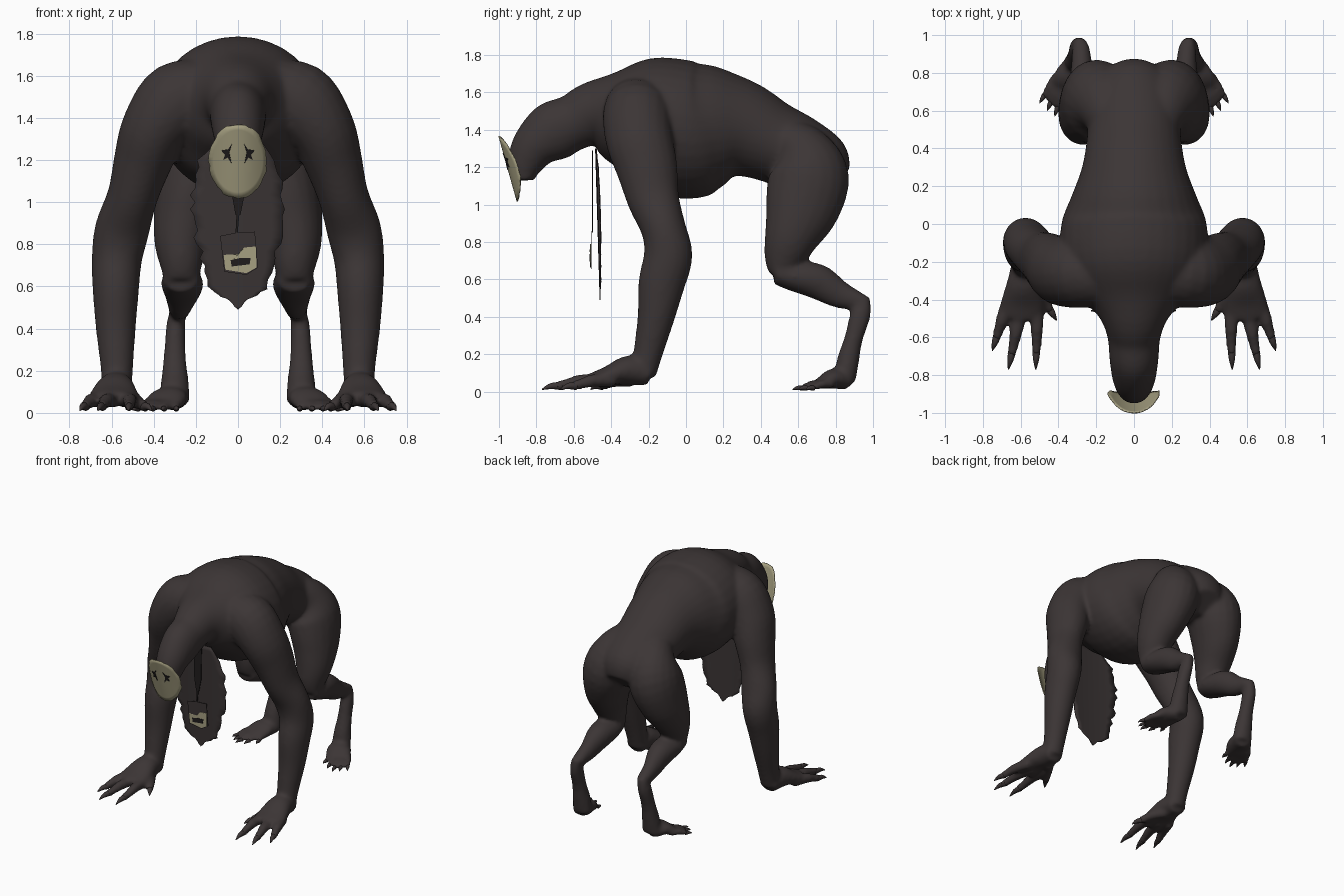
import bpy, bmesh, math, random
from mathutils import Vector

random.seed(4)
if "Cube" in bpy.data.objects:
    bpy.data.objects.remove(bpy.data.objects["Cube"])


def material(name, color):
    m = bpy.data.materials.new(name)
    m.use_nodes = True
    m.diffuse_color = (*color, 1)
    m.node_tree.nodes["Principled BSDF"].inputs["Base Color"].default_value = (*color, 1)
    return m


SKIN = material("dark skin", (0.045, 0.036, 0.036))
CLOTH = material("dark cloth", (0.042, 0.034, 0.034))
BLACK = material("black", (0.014, 0.012, 0.012))
BONE = material("bone", (0.38, 0.35, 0.22))


def finish(name, bm, mat, smooth=True):
    bmesh.ops.recalc_face_normals(bm, faces=bm.faces)
    me = bpy.data.meshes.new(name)
    bm.to_mesh(me)
    bm.free()
    me.materials.append(mat)
    for p in me.polygons:
        p.use_smooth = smooth
    ob = bpy.data.objects.new(name, me)
    bpy.context.collection.objects.link(ob)
    return ob


def spline(a, b, c, d, t):
    return 0.5 * (2 * b + (c - a) * t + (2 * a - 5 * b + 4 * c - d) * t * t + (3 * b - a - 3 * c + d) * t ** 3)


def loft(bm, sections, side=1, n=20, steps=4):
    """Closed tube through sections of (x, y, z, half width, half depth)."""
    keys = [Vector((s[0] * side, *s[1:])) for s in sections]
    keys = [keys[0], *keys, keys[-1]]
    pts = [spline(*keys[i:i + 4], k / steps) for i in range(len(keys) - 3) for k in range(steps)]
    pts.append(keys[-1])
    rings = []
    for i, p in enumerate(pts):
        t = (pts[min(i + 1, len(pts) - 1)] - pts[max(i - 1, 0)])
        t = Vector(t[:3]).normalized()
        u = Vector((1, 0, 0))
        u = (u - t * u.dot(t)).normalized()
        v = t.cross(u)
        c = Vector(p[:3])
        ring = []
        for k in range(n):
            a = math.tau * k / n
            ring.append(bm.verts.new(c + u * p[3] * math.cos(a) + v * p[4] * math.sin(a)))
        rings.append(ring)
    for r, q in zip(rings, rings[1:]):
        for k in range(n):
            bm.faces.new((r[k], r[(k + 1) % n], q[(k + 1) % n], q[k]))
    bm.faces.new(rings[0])
    bm.faces.new(rings[-1])


TORSO = [(0, -.865, 1.13, .07, .055), (0, -.86, 1.21, .09, .095), (0, -.81, 1.31, .115, .125),
         (0, -.71, 1.39, .13, .16), (0, -.6, 1.44, .14, .15), (0, -.5, 1.48, .18, .18),
         (0, -.36, 1.47, .3, .26), (0, -.2, 1.45, .385, .345), (0, 0, 1.4, .385, .37),
         (0, .15, 1.41, .33, .335), (0, .3, 1.4, .275, .265), (0, .45, 1.34, .25, .22),
         (0, .6, 1.27, .24, .205), (0, .73, 1.19, .2, .18), (0, .8, 1.12, .12, .1)]
ARM = [(.12, -.25, 1.54, .14, .17), (.28, -.26, 1.48, .19, .185), (.395, -.25, 1.35, .16, .18),
       (.45, -.21, 1.2, .14, .165), (.5, -.175, 1.03, .12, .14), (.55, -.12, .87, .13, .12),
       (.575, -.095, .73, .12, .13), (.58, -.13, .58, .11, .125), (.58, -.16, .4, .095, .1),
       (.575, -.2, .22, .078, .08), (.575, -.23, .09, .07, .07)]
HAND = [(.575, -.19, .09, .07, .06), (.58, -.3, .115, .09, .08), (.59, -.42, .085, .115, .05),
        (.6, -.5, .065, .105, .037)]
THIGH = [(.1, .46, 1.38, .1, .08), (.14, .6, 1.3, .15, .15), (.19, .655, 1.16, .185, .215),
         (.24, .62, .98, .16, .2), (.27, .56, .82, .13, .145), (.27, .52, .7, .1, .105),
         (.27, .5, .62, .075, .06)]
SHIN = [(.27, .48, .64, .085, .065), (.265, .58, .615, .1, .08), (.265, .7, .59, .09, .095),
        (.275, .82, .52, .06, .075), (.28, .92, .49, .048, .05), (.28, .96, .5, .035, .035)]
INSTEP = [(.28, .955, .51, .035, .03), (.295, .935, .42, .045, .055), (.3, .895, .28, .052, .05),
          (.3, .865, .16, .065, .06), (.3, .85, .05, .075, .055)]
FOOT = [(.295, .87, .055, .06, .045), (.325, .79, .07, .09, .055), (.36, .72, .045, .09, .03)]

# Digits as (base, tip) on the ground plane with a base height and a radius
FINGERS = [((.51, -.43), (.52, -.77)), ((.6, -.46), (.665, -.77)), ((.67, -.42), (.75, -.67)),
           ((.53, -.32), (.41, -.51))]
TOES = [((.3, .75), (.29, .64)), ((.33, .74), (.36, .59)), ((.37, .73), (.42, .57)),
        ((.4, .74), (.46, .6)), ((.42, .77), (.5, .64))]


def digit(skin, claws, base, tip, height, r, side):
    b, e = Vector(base), Vector(tip)

    def at(f, z, w):
        p = b.lerp(e, f)
        return (p.x, p.y, z, w, w)
    loft(skin, [at(-.15, height, r), at(.3, height, r), at(.52, height * .75, r * .85),
                at(.76, height * .5, r * .7)], side, 12)
    loft(claws, [at(.66, height * .5, r * .6), at(.84, height * .5, r * .45),
                 at(1, .012, r * .08)], side, 8)


# Body fused from lofted parts
skin, claws = bmesh.new(), bmesh.new()
loft(skin, TORSO, n=32)
for side in (-1, 1):
    for part in (ARM, HAND, THIGH, SHIN, INSTEP, FOOT):
        loft(skin, part, side)
    for base, tip in FINGERS:
        digit(skin, claws, base, tip, .06, .036, side)
    for base, tip in TOES:
        digit(skin, claws, base, tip, .04, .024, side)
body = finish("body", skin, SKIN)
mod = body.modifiers.new("fuse", "REMESH")
mod.mode = "VOXEL"
mod.voxel_size = .014
mod.use_smooth_shade = True
mod = body.modifiers.new("soften", "SMOOTH")
mod.factor = .5
mod.iterations = 9
finish("claws", claws, SKIN)


# Curved oval mask with a ragged rim
def mask_y(x, z):
    return -.955 - .28 * (z - 1.195) + 3 * x * x


bm = bmesh.new()
previous = None
center = bm.verts.new((0, mask_y(0, 1.195), 1.195))
for ring in range(1, 7):
    loop = []
    for k in range(48):
        a = math.tau * k / 48
        f = ring / 6 * (random.uniform(.96, 1.02) if ring == 6 else 1)
        x, z = .14 * f * math.cos(a), 1.195 + .177 * f * math.sin(a)
        loop.append(bm.verts.new((x, mask_y(x, z), z)))
    for k in range(48):
        j = (k + 1) % 48
        if previous:
            bm.faces.new((previous[k], previous[j], loop[j], loop[k]))
        else:
            bm.faces.new((center, loop[j], loop[k]))
    previous = loop
mask = finish("mask", bm, BONE)
mask.modifiers.new("thickness", "SOLIDIFY").thickness = .006


# Thin upright plates from an outline in x and z
def plate(name, outline, mat, depth, thick=.004):
    bm = bmesh.new()
    bm.faces.new([bm.verts.new((x, depth(x, z), z)) for x, z in outline])
    bmesh.ops.triangulate(bm, faces=bm.faces)
    ob = finish(name, bm, mat, False)
    ob.modifiers.new("thickness", "SOLIDIFY").thickness = thick


# Jagged eye slits
EYE = [(.03, 1.275), (.048, 1.25), (.08, 1.245), (.062, 1.225), (.07, 1.2), (.05, 1.212),
       (.032, 1.185), (.042, 1.235)]
for side, name in ((-1, "right_eye"), (1, "left_eye")):
    plate(name, [(side * x, z) for x, z in EYE], BLACK, lambda x, z: mask_y(x, z) - .006)

# Ragged hanging cloth
EDGE = [(1.3, .1), (1.2, .18), (1.1, .205), (1, .22), (.9, .215), (.8, .19), (.7, .16),
        (.6, .145), (.56, .1), (.535, .04), (.49, .008)]
bm = bmesh.new()
rows = []
for (z0, w0), (z1, w1) in zip(EDGE, EDGE[1:]):
    for i in range(3):
        z, w = z0 + (z1 - z0) * i / 3, w0 + (w1 - w0) * i / 3
        left, right = (w * random.uniform(.92, 1.08) for _ in range(2))
        xs = [-left + (left + right) * k / 8 for k in range(9)]
        rows.append([bm.verts.new((x, -.465 - .03 * (z - .6) + .3 * x * x, z)) for x in xs])
tip = bm.verts.new((0, -.462, .49))
for r, q in zip(rows, rows[1:]):
    for k in range(8):
        bm.faces.new((r[k], r[k + 1], q[k + 1], q[k]))
for k in range(8):
    bm.faces.new((rows[-1][k], rows[-1][k + 1], tip))
cloth = finish("hanging_cloth", bm, CLOTH)
cloth.modifiers.new("thickness", "SOLIDIFY").thickness = .006

# Card on a strap, with a pale lower panel
plate("strap", [(-.035, 1.29), (.035, 1.29), (.03, 1.03), (.012, .94), (-.012, .94), (-.028, 1.03)],
      BLACK, lambda x, z: -.502)
plate("cord", [(-.006, .96), (.008, .96), (-.002, .85), (-.012, .85)], BLACK, lambda x, z: -.502)
plate("card", [(-.085, .84), (-.01, .855), (.08, .86), (.095, .69), (.04, .655), (-.065, .67)],
      CLOTH, lambda x, z: -.506)
plate("card_panel", [(-.068, .75), (0, .75), (.03, .785), (.085, .79), (.088, .69), (.04, .663),
                     (-.06, .68)], BONE, lambda x, z: -.513)
plate("card_mark", [(-.035, .725), (.01, .735), (.06, .735), (.055, .705), (-.03, .695)], BLACK,
      lambda x, z: -.519)
